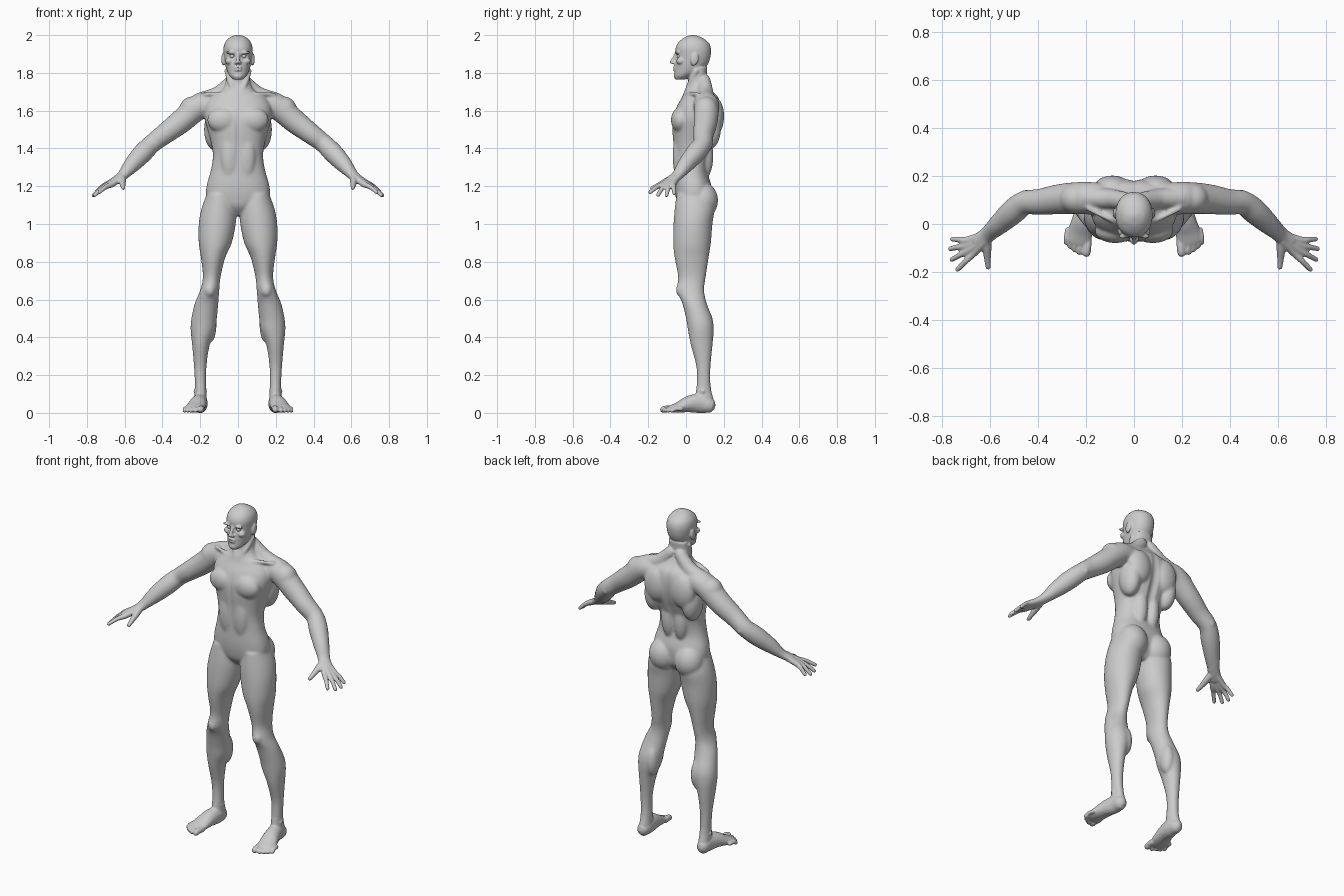
import bpy, bmesh, math
from mathutils import Vector, Matrix

bm = bmesh.new()


def spline(rows, k=4):
    """Catmull-Rom interpolation of rows of numbers."""
    out = []
    for i in range(len(rows) - 1):
        a, b, c, d = rows[max(i - 1, 0)], rows[i], rows[i + 1], rows[min(i + 2, len(rows) - 1)]
        for j in range(k):
            t = j / k
            out.append([0.5 * (2 * q + (r - p) * t + (2 * p - 5 * q + 4 * r - s) * t * t
                               + (3 * q - p - 3 * r + s) * t ** 3) for p, q, r, s in zip(a, b, c, d)])
    return out + [list(rows[-1])]


def skin(rings):
    rings = [[bm.verts.new(p) for p in ring] for ring in rings]
    for a, b in zip(rings, rings[1:]):
        for i in range(len(a)):
            j = (i + 1) % len(a)
            bm.faces.new((a[i], a[j], b[j], b[i]))
    bm.faces.new(rings[0][::-1])
    bm.faces.new(rings[-1])


def loft(rows, power=2.0, n=32):
    """Stack of level sections: z, x0, x1, y0, y1."""
    rings = []
    for z, x0, x1, y0, y1 in spline(rows):
        ring = []
        for i in range(n):
            a = 2 * math.pi * i / n
            c, s = math.cos(a), math.sin(a)
            u = math.copysign(abs(c) ** (2 / power), c)
            v = math.copysign(abs(s) ** (2 / power), s)
            ring.append(((x0 + x1) / 2 + u * (x1 - x0) / 2, (y0 + y1) / 2 + v * (y1 - y0) / 2, z))
        rings.append(ring)
    skin(rings)


def tube(rows, n=16):
    """Round-ended limb along a path: x, y, z, side radius, up radius."""
    pts = spline([r if len(r) == 5 else (*r, r[3]) for r in rows])
    for end, nxt in ((0, 1), (-1, -2)):
        p = pts[end]
        t = (Vector(p[:3]) - Vector(pts[nxt][:3])).normalized() * min(p[3], p[4])
        caps = [[*(Vector(p[:3]) + t * f), p[3] * g, p[4] * g] for f, g in ((0.6, 0.8), (0.95, 0.3))]
        pts = caps[::-1] + pts if end == 0 else pts + caps
    rings = []
    for i, p in enumerate(pts):
        t = Vector(pts[min(i + 1, len(pts) - 1)][:3]) - Vector(pts[max(i - 1, 0)][:3])
        side = t.cross(Vector((0, 0, 1))).normalized()
        up = side.cross(t).normalized()
        rings.append([Vector(p[:3]) + side * (p[3] * math.cos(a)) + up * (p[4] * math.sin(a))
                      for a in (2 * math.pi * k / n for k in range(n))])
    skin(rings)


def ball(c, r, tilt=0.0, axis='X'):
    m = Matrix.Translation(c) @ Matrix.Rotation(math.radians(tilt), 4, axis) @ Matrix.Diagonal((*r, 1))
    bmesh.ops.create_uvsphere(bm, u_segments=24, v_segments=16, radius=1, matrix=m)


# --- left half: leg ---
loft([(1.16, .03, .165, -.05, .13), (1.08, .01, .194, -.06, .15), (1.0, .012, .208, -.066, .14),
      (.9, .033, .208, -.068, .132), (.82, .068, .196, -.06, .12), (.72, .092, .186, -.042, .105),
      (.65, .099, .2, -.048, .096), (.58, .104, .229, -.02, .11), (.5, .112, .247, 0, .14),
      (.44, .12, .251, .01, .147), (.36, .15, .243, .025, .141), (.24, .167, .233, .055, .13),
      (.13, .168, .228, .055, .132), (.06, .165, .232, .04, .148), (.02, .17, .232, .03, .145)])
ball((.085, .09, 1.125), (.085, .08, .095))           # buttock
ball((.15, -.028, .65), (.03, .026, .036))            # kneecap
ball((.15, .1, .46), (.036, .046, .09))               # calf
ball((.2, .09, .115), (.036, .02, .02))               # ankle bones

# --- foot and toes ---
tube([(.2, .12, .04, .036, .042), (.2, .08, .05, .04, .052), (.211, .02, .047, .046, .045),
      (.224, -.035, .031, .052, .03), (.232, -.075, .022, .052, .02)])
for x, y, r in ((.196, -.12, .018), (.225, -.117, .013), (.246, -.105, .0125),
                (.264, -.092, .012), (.28, -.075, .012)):
    tube([(x - .004, y + .05, .022, r), (x, y + .02, .022, r), (x + .002, y, r, r)], 10)

# --- arm ---
tube([(.11, .1, 1.63, .065), (.2, .108, 1.625, .068), (.305, .104, 1.54, .063), (.39, .092, 1.475, .055),
      (.455, .088, 1.425, .05), (.505, .05, 1.375, .053), (.56, .0, 1.315, .044),
      (.61, -.045, 1.258, .034, .026), (.65, -.08, 1.228, .04, .02)], 24)
ball((.245, .106, 1.605), (.066, .064, .07))          # deltoid
ball((.452, .12, 1.42), (.022, .024, .022))           # elbow
tube([(.03, .095, 1.76, .035), (.1, .105, 1.69, .042), (.2, .108, 1.655, .042)])   # trapezius
tube([(.015, -.005, 1.672, .012), (.1, .02, 1.69, .011), (.19, .065, 1.685, .012)])  # collarbone

# --- hand: knuckle and tip of each finger ---
for k, t in (((.664, -.118, 1.212), (.735, -.19, 1.168)), ((.687, -.108, 1.207), (.758, -.148, 1.153)),
             ((.695, -.089, 1.206), (.765, -.103, 1.152)), ((.694, -.068, 1.21), (.756, -.063, 1.162))):
    k, t = Vector(k), Vector(t)
    mid = k.lerp(t, .5) + Vector((0, 0, .006))
    tube([(.618, -.055 + (k.y + .09) * .5, 1.25, .018), (*k, .0165), (*mid, .0125), (*t, .0105)], 12)
tube([(.615, -.06, 1.248, .022), (.612, -.105, 1.225, .019), (.61, -.145, 1.205, .0145), (.607, -.18, 1.19, .011)], 12)

# --- torso muscles ---
ball((.078, -.03, 1.55), (.085, .05, .068))           # chest
ball((.09, .155, 1.57), (.075, .047, .1))             # shoulder blade
ball((.125, .115, 1.5), (.055, .07, .11))             # side of back
ball((.04, .1, 1.36), (.045, .045, .12))              # lower back
ball((.045, -.035, 1.36), (.05, .036, .13))           # belly

# --- face halves ---
ball((.079, .045, 1.872), (.009, .021, .034), -12)    # ear
ball((.034, -.046, 1.908), (.03, .013, .009), -15, 'Z')   # brow
ball((.046, -.03, 1.862), (.022, .022, .018))         # cheekbone
ball((.011, -.066, 1.853), (.009, .012, .008))        # nostril
tube([(.015, -.002, 1.69, .012), (.04, .025, 1.75, .015), (.058, .055, 1.81, .014)])  # neck cord

# mirror everything so far to the other side
dup = bmesh.ops.duplicate(bm, geom=bm.verts[:] + bm.edges[:] + bm.faces[:])["geom"]
for v in dup:
    if isinstance(v, bmesh.types.BMVert):
        v.co.x *= -1

# --- torso and neck ---
loft([(z, -w, w, a, b) for z, w, a, b in (
    (1.045, .03, .0, .09), (1.09, .11, -.04, .125), (1.14, .165, -.054, .135), (1.2, .167, -.06, .135),
    (1.28, .145, -.06, .115), (1.36, .133, -.064, .125), (1.43, .143, -.068, .15), (1.5, .162, -.073, .175),
    (1.56, .178, -.07, .185), (1.62, .178, -.05, .185), (1.67, .15, -.022, .172), (1.705, .09, -.008, .14),
    (1.74, .069, .01, .118), (1.78, .063, .012, .11), (1.83, .06, .015, .112))], 2.3)

# --- head, nose, lips, chin ---
loft([(z, -w, w, a, b) for z, w, a, b in (
    (1.765, .024, -.056, -.005), (1.785, .045, -.061, .035), (1.81, .058, -.06, .085), (1.84, .067, -.059, .112),
    (1.87, .072, -.054, .126), (1.9, .076, -.053, .132), (1.93, .077, -.055, .132), (1.96, .069, -.042, .12),
    (1.985, .048, -.012, .088), (1.996, .026, .012, .06), (2.001, .008, .03, .042))], 2.15)
tube([(0, -.05, 1.905, .009), (0, -.062, 1.88, .009), (0, -.076, 1.858, .011)])
ball((0, -.06, 1.828), (.022, .011, .006))
ball((0, -.059, 1.815), (.02, .011, .006))
ball((0, -.05, 1.782), (.022, .015, .014))

bmesh.ops.recalc_face_normals(bm, faces=bm.faces)
mesh = bpy.data.meshes.new("human_body")
bm.to_mesh(mesh)
bm.free()
body = bpy.data.objects.new("human_body", mesh)
bpy.context.collection.objects.link(body)
bpy.context.view_layer.objects.active = body
body.select_set(True)

# fuse all parts into one skin
rem = body.modifiers.new("fuse", 'REMESH')
rem.mode = 'VOXEL'
rem.voxel_size = 0.005
bpy.ops.object.modifier_apply(modifier="fuse")


def dent(c, r, push):
    """Soft symmetric push of the skin inside an ellipsoid."""
    for v in body.data.vertices:
        d = sum(((q - p) / s) ** 2 for p, q, s in zip(c, (abs(v.co.x), v.co.y, v.co.z), r))
        if d < 1:
            v.co.y += push * (1 - d) ** 2


# soften the broad muscles more than head, hands and feet
broad = body.vertex_groups.new(name="broad")
broad.add([v.index for v in body.data.vertices if .14 < v.co.z < 1.73 and abs(v.co.x) < .58], 1, 'REPLACE')
for name, group, count in (("soften", "broad", 25), ("polish", "", 3)):
    mod = body.modifiers.new(name, 'SMOOTH')
    mod.factor = 0.5
    mod.iterations = count
    mod.vertex_group = group
    bpy.ops.object.modifier_apply(modifier=name)

# eye sockets, mouth line, ear hollow, spine and chest furrows
dent((.031, -.052, 1.889), (.022, .03, .014), .013)
dent((0, -.065, 1.8215), (.024, .02, .005), .004)
dent((0, -.07, 1.45), (.02, .06, .22), .006)
dent((0, .16, 1.47), (.035, .08, .3), -.012)
for v in body.data.vertices:
    v.co.z = max(v.co.z, 0)
bpy.ops.object.shade_smooth()

# eyes
for s, side in ((1, "left"), (-1, "right")):
    bpy.ops.mesh.primitive_uv_sphere_add(segments=20, ring_count=12, radius=.0125, location=(s * .031, -.036, 1.888))
    bpy.context.object.name = side + "_eye"
    bpy.ops.object.shade_smooth()
